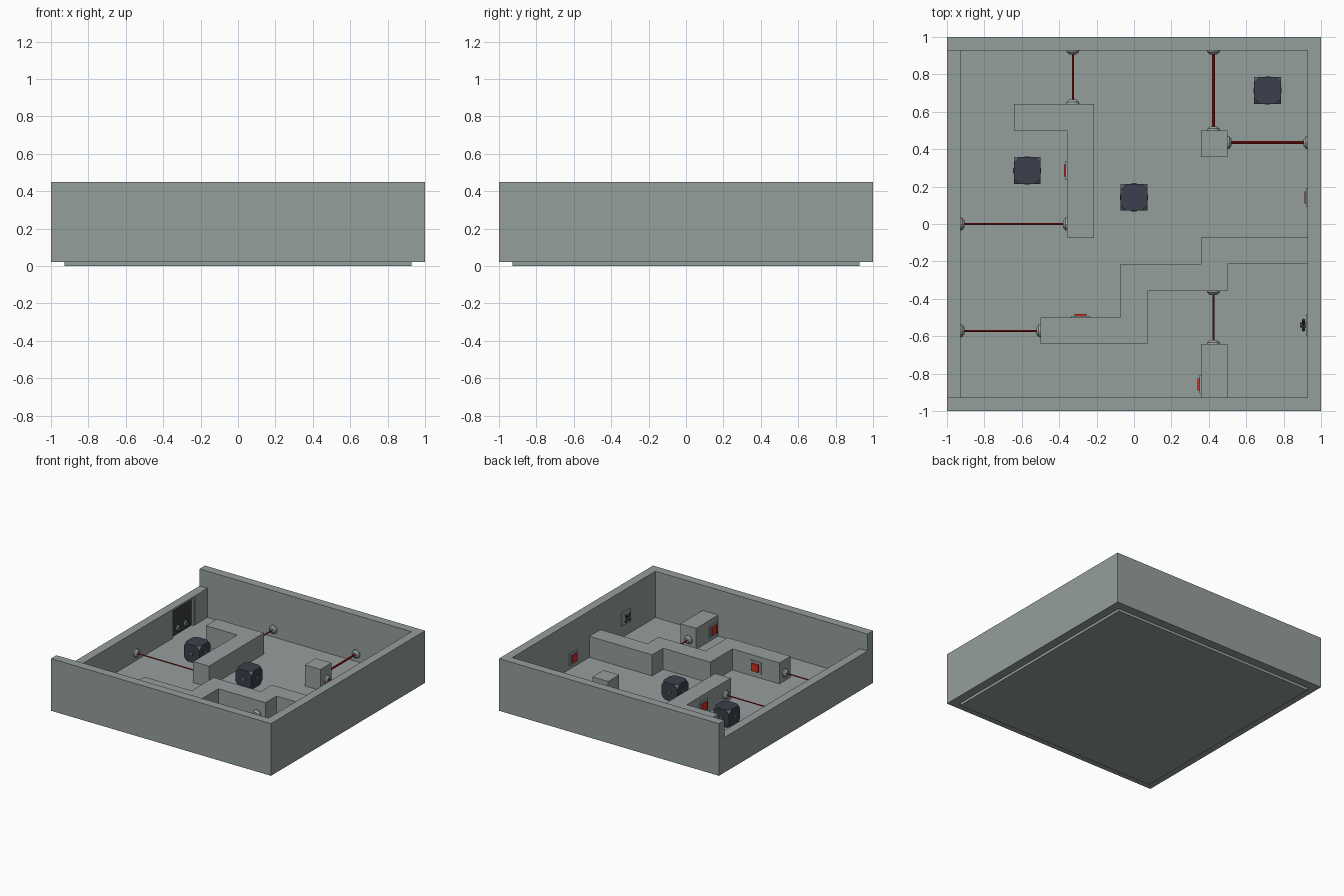
import bpy, bmesh, math
from mathutils import Vector, Matrix

if "Cube" in bpy.data.objects:
    bpy.data.objects.remove(bpy.data.objects["Cube"], do_unlink=True)


def material(name, r, g, b):
    m = bpy.data.materials.new(name)
    m.use_nodes = True
    m.diffuse_color = (r, g, b, 1)
    m.node_tree.nodes["Principled BSDF"].inputs["Base Color"].default_value = (r, g, b, 1)
    return m


GREY = material("wall grey", .30, .345, .335)
TRIM = material("trim grey", .33, .37, .365)
DARK = material("dark slate", .045, .05, .072)
CORNER = material("corner grey", .12, .14, .15)
IRON = material("door iron", .04, .046, .048)
RED = material("button red", .62, .03, .02)
BEAM = material("beam red", .42, .01, .01)

FLOOR, TOP, BEAM_Z, BUTTON_Z = .07, .243, .133, .15
CELL = 1 / 14
INNER = 1 - CELL


def finish(name, bm, *mats):
    mesh = bpy.data.meshes.new(name)
    bmesh.ops.recalc_face_normals(bm, faces=bm.faces)
    bm.to_mesh(mesh)
    bm.free()
    ob = bpy.data.objects.new(name, mesh)
    bpy.context.collection.objects.link(ob)
    for m in mats:
        mesh.materials.append(m)
    return ob


def box(name, mat, lo, hi):
    lo, hi = Vector(lo), Vector(hi)
    bm = bmesh.new()
    bmesh.ops.create_cube(bm, size=1, matrix=Matrix.Translation((lo + hi) / 2)
                          @ Matrix.Diagonal((*(hi - lo), 1)))
    return finish(name, bm, mat)


def cone(name, mat, start, direction, r1, r2, depth, sides=12):
    """Frustum that starts at a point and grows along a direction."""
    d = Vector(direction).normalized()
    rot = d.to_track_quat('Z', 'Y').to_matrix().to_4x4()
    bm = bmesh.new()
    bmesh.ops.create_cone(bm, cap_ends=True, segments=sides, radius1=r1, radius2=r2, depth=depth,
                          matrix=Matrix.Translation(Vector(start) + d * depth / 2) @ rot)
    return finish(name, bm, mat)


def plate(name, mat, centre, normal, size, depth):
    """Square plate standing on a vertical face."""
    n = Vector(normal)
    side = Vector((abs(n.y), abs(n.x), 0))
    half = side * size / 2 + Vector((0, 0, size / 2))
    c = Vector(centre)
    a, b = c - half, c + half + n * depth
    lo = [min(p, q) for p, q in zip(a, b)]
    hi = [max(p, q) for p, q in zip(a, b)]
    return box(name, mat, lo, hi)


# Floor and outer walls
WALL_BASE, WALL_TOP, LOW_TOP = .0214, .45, .31
box("floor", GREY, (-INNER, -INNER, 0), (INNER, INNER, FLOOR))
box("front_wall", GREY, (-1, -1, WALL_BASE), (1, -INNER, WALL_TOP))
box("back_wall", GREY, (-1, INNER, WALL_BASE), (1, 1, WALL_TOP))
box("left_wall", GREY, (INNER, -INNER, WALL_BASE), (1, INNER, WALL_TOP))
low_wall = box("right_low_wall", GREY, (-1, -INNER, WALL_BASE), (-INNER, INNER, LOW_TOP))

# Door recess in the low wall
DOOR_Y0, DOOR_Y1, DOOR_TOP = .48, .765, .295
cutter = box("door_cutter", GREY, (-INNER - .03, DOOR_Y0, FLOOR), (-INNER + .05, DOOR_Y1, DOOR_TOP))
cutter.hide_render = True
cut = low_wall.modifiers.new("door", 'BOOLEAN')
cut.operation, cut.solver, cut.object = 'DIFFERENCE', 'EXACT', cutter
bpy.context.view_layer.objects.active = low_wall
bpy.ops.object.modifier_apply(modifier="door")
bpy.data.objects.remove(cutter, do_unlink=True)
box("door_panel", IRON, (-INNER - .031, DOOR_Y0, FLOOR), (-INNER - .018, DOOR_Y1 - .015, DOOR_TOP))
box("door_jamb", TRIM, (-INNER - .031, DOOR_Y1 - .015, FLOOR), (-INNER - .004, DOOR_Y1, DOOR_TOP))
for i, y in enumerate((.57, .67)):
    cone(f"door_knob_{i}", CORNER, (-INNER - .018, y, .115), (1, 0, 0), .03, .02, .016, 8)

# Inner wall blocks, measured in grid cells: x0, x1, y0, y1
blocks = {
    "long_block": (-5, -3, -1, 9),
    "side_block": (-9, -5, 7, 9),
    "pillar_block": (5, 7, 5, 7),
    "wall_block": (5, 13, -3, -1),
    "middle_block": (1, 7, -5, -3),
    "corner_block": (-1, 1, -9, -3),
    "front_block": (-7, -1, -9, -7),
    "stub_block": (5, 7, -13, -9),
}
for name, (x0, x1, y0, y1) in blocks.items():
    box(name, GREY, (x0 * CELL, y0 * CELL, FLOOR), (x1 * CELL, y1 * CELL, TOP))

# Beams with an emitter at each end: start, end, thickness
beams = [
    ((-.327, 9 * CELL), (-.327, INNER), .005),
    ((.425, 7 * CELL), (.425, INNER), .008),
    ((7 * CELL, .435), (INNER, .435), .008),
    ((-INNER, 0), (-5 * CELL, 0), .005),
    ((-INNER, -8 * CELL), (-7 * CELL, -8 * CELL), .005),
    ((.425, -9 * CELL), (.425, -5 * CELL), .005),
]
for i, (a, b, r) in enumerate(beams):
    a, b = Vector((*a, BEAM_Z)), Vector((*b, BEAM_Z))
    d = (b - a).normalized()
    cone(f"beam_{i}", BEAM, a, d, r, r, (b - a).length, 8)
    for end, p, n in (("start", a, d), ("end", b, -d)):
        cone(f"emitter_base_{end}_{i}", TRIM, p, n, .035, .033, .010)
        cone(f"emitter_tip_{end}_{i}", TRIM, p + n * .010, n, .032, .019, .012)

# Wall buttons: position and facing
buttons = [
    ((-5 * CELL, 4 * CELL), (-1, 0, 0)),
    ((-4 * CELL, -7 * CELL), (0, 1, 0)),
    ((5 * CELL, -12 * CELL), (-1, 0, 0)),
    ((INNER, 2 * CELL), (-1, 0, 0)),
]
for i, (p, n) in enumerate(buttons):
    c = (*p, BUTTON_Z)
    plate(f"button_frame_{i}", TRIM, c, n, .10, .008)
    plate(f"button_{i}", RED, c, n, .064, .018)

# Valve wheel on the tall side wall
valve = Vector((INNER, -.54, .222))
plate("valve_frame", TRIM, valve, (-1, 0, 0), .11, .008)
cone("valve_hub", CORNER, valve, (-1, 0, 0), .014, .012, .042, 8)
for i in range(4):
    a = math.radians(45 + 90 * i)
    d = Vector((0, math.cos(a), math.sin(a)))
    cone(f"valve_spoke_{i}", IRON, valve + Vector((-.022, 0, 0)), d, .009, .009, .04, 6)

# Crates with clipped corners and a stud on each side
SIZE = 2 * CELL
for i, (x, y) in enumerate(((-8, 4), (0, 2), (10, 10))):
    c = Vector((x * CELL, y * CELL, FLOOR + CELL))
    bm = bmesh.new()
    bmesh.ops.create_cube(bm, size=SIZE, matrix=Matrix.Translation(c))
    bmesh.ops.bevel(bm, geom=bm.verts[:], offset=.03, segments=1, affect='VERTICES')
    for f in bm.faces:
        f.material_index = int(len(f.verts) == 3)
    finish(f"crate_{i}", bm, DARK, CORNER)
    for k, n in enumerate(((1, 0, 0), (-1, 0, 0), (0, 1, 0), (0, -1, 0))):
        cone(f"crate_stud_{i}_{k}", CORNER, c + Vector(n) * (CELL - .002), n, .016, .013, .006, 8)
